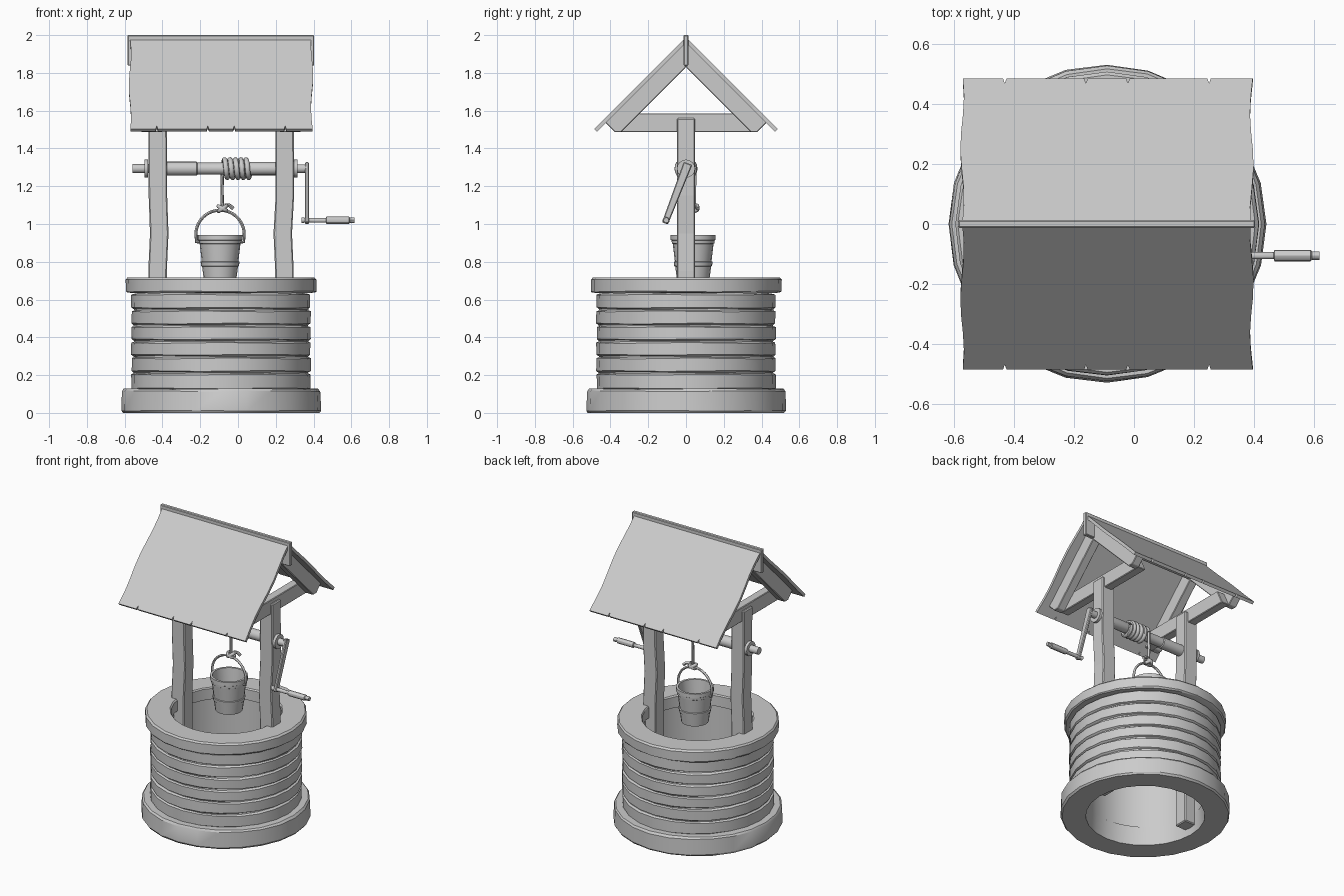
import bpy, bmesh
from math import sin, cos, pi
from mathutils import Vector, Matrix

if "Cube" in bpy.data.objects:
    bpy.data.objects.remove(bpy.data.objects["Cube"])

CX = -0.09          # centre of the stone ring, posts mirror about it
AXZ = 1.293         # axle height


def finish(name, bm, bevel=0.0, smooth=True):
    bmesh.ops.recalc_face_normals(bm, faces=bm.faces)
    me = bpy.data.meshes.new(name)
    bm.to_mesh(me)
    bm.free()
    ob = bpy.data.objects.new(name, me)
    bpy.context.collection.objects.link(ob)
    bpy.ops.object.select_all(action='DESELECT')
    ob.select_set(True)
    bpy.context.view_layer.objects.active = ob
    if bevel:
        m = ob.modifiers.new("bevel", 'BEVEL')
        m.width, m.segments = bevel, 1
    if smooth:
        bpy.ops.object.shade_smooth_by_angle(angle=pi / 6)
    return ob


def lathe(name, profile, origin, n=24, axis='Z', closed=True, wobble=0.0):
    """Revolve (radius, height) points; an open profile gets end caps."""
    bm = bmesh.new()
    rings = []
    for k, (r, h) in enumerate(profile):
        ring = []
        for i in range(n):
            a = 2 * pi * i / n
            rr = r + wobble * sin(3 * a + k)
            hh = h + (wobble * sin(4 * a + 1.7 * k) if 0.01 < h < 0.7 else 0)
            v = Vector((rr * cos(a), rr * sin(a), hh))
            if axis == 'X':
                v = Vector((v.z, v.x, v.y))
            ring.append(bm.verts.new(v + Vector(origin)))
        rings.append(ring)
    pairs = list(zip(rings, rings[1:])) + ([(rings[-1], rings[0])] if closed else [])
    for a, b in pairs:
        for i in range(n):
            j = (i + 1) % n
            bm.faces.new((a[i], a[j], b[j], b[i]))
    if not closed:
        bm.faces.new(rings[0])
        bm.faces.new(rings[-1])
    return finish(name, bm)


def prism(name, pts, offset, bevel=0.0):
    """Extrude a flat outline of 3D points by an offset vector."""
    bm = bmesh.new()
    a = [bm.verts.new(p) for p in pts]
    b = [bm.verts.new(Vector(p) + Vector(offset)) for p in pts]
    bm.faces.new(a)
    bm.faces.new(b)
    for i in range(len(a)):
        j = (i + 1) % len(a)
        bm.faces.new((a[i], a[j], b[j], b[i]))
    return finish(name, bm, bevel, smooth=False)


def tube(name, pts, r, cyclic=False):
    cu = bpy.data.curves.new(name, 'CURVE')
    cu.dimensions = '3D'
    cu.bevel_depth, cu.bevel_resolution, cu.use_fill_caps = r, 2, True
    sp = cu.splines.new('POLY')
    sp.points.add(len(pts) - 1)
    for p, c in zip(sp.points, pts):
        p.co = (*c, 1)
    sp.use_cyclic_u = cyclic
    ob = bpy.data.objects.new(name, cu)
    bpy.context.collection.objects.link(ob)
    bpy.ops.object.select_all(action='DESELECT')
    ob.select_set(True)
    bpy.context.view_layer.objects.active = ob
    bpy.ops.object.convert(target='MESH')
    bpy.ops.object.shade_smooth_by_angle(angle=pi / 4)


# Stone base, grooved wall and rim
C = (CX, 0, 0)
lathe("stone_base", [(0.372, 0), (0.52, 0), (0.529, 0.012), (0.525, 0.115),
                     (0.515, 0.127), (0.365, 0.127)], C, wobble=0.002)
wall = [(0.37, 0.645), (0.37, 0.12)]
seams = [0.12, 0.212, 0.298, 0.38, 0.463, 0.547, 0.635]
for z0, z1 in zip(seams, seams[1:]):
    wall += [(0.462, z0 + 0.003), (0.474, z0 + 0.010), (0.474, z1 - 0.010), (0.462, z1 - 0.003)]
lathe("stone_wall", wall, C, wobble=0.002)
lathe("stone_rim", [(0.345, 0.635), (0.497, 0.635), (0.505, 0.643), (0.505, 0.705),
                    (0.495, 0.716), (0.352, 0.716), (0.345, 0.708)], C, wobble=0.002)

for side, s in (("left", -1), ("right", 1)):
    # Slightly crooked post running down inside the well
    bm = bmesh.new()
    prev = None
    for z, dx in ((0.05, 0), (0.75, 0), (0.95, -s * 0.009), (1.15, 0.002), (1.56, 0)):
        x = CX + s * 0.336 + dx
        ring = [bm.verts.new((x + a * 0.049, b * 0.048, z))
                for a, b in ((-1, -1), (1, -1), (1, 1), (-1, 1))]
        if prev:
            for i in range(4):
                bm.faces.new((prev[i], prev[(i + 1) % 4], ring[(i + 1) % 4], ring[i]))
        else:
            bm.faces.new(ring)
        prev = ring
    bm.faces.new(prev)
    finish(side + "_post", bm, 0.006, smooth=False)

    # Roof truss: tie beam and two rafters
    x = CX + s * 0.31
    prism(side + "_tie_beam", [(x, -0.375, 1.487), (x, 0.375, 1.487),
                               (x, 0.33, 1.586), (x, -0.33, 1.586)], (s * 0.06, 0, 0), 0.004)
    x = CX + s * 0.365
    for end, t in (("front", -1), ("back", 1)):
        prism(f"{side}_{end}_rafter", [(x, t * y, z) for y, z in (
            (0, 1.965), (0.428, 1.537), (0.378, 1.487), (0.343, 1.487), (0, 1.83))],
            (s * 0.058, 0, 0), 0.004)

    # Washer outside each post
    lathe(side + "_washer", [(0.048, -0.009), (0.048, 0.009)],
          (CX + s * 0.396, 0, AXZ), 16, 'X', closed=False)

# Roof sheets with wavy sides and notched eaves
rows = [i / 8 for i in range(9)]
for end, t in (("front", -1), ("back", 1)):
    out = [(-0.572 + 0.006 * sin(9 * u), 0.686 * u) for u in rows]
    for nx in (-0.43, -0.16, -0.02, 0.25):
        out += [(nx - 0.006, 0.686), (nx, 0.662), (nx + 0.006, 0.686)]
    out += [(0.392 - 0.006 * sin(9 * u + 1), 0.686 * u) for u in reversed(rows)]
    k = 0.5 ** 0.5
    prism(end + "_roof_sheet", [(x, t * d * k, 1.988 - d * k) for x, d in out],
          (0, -t * 0.014, -0.014))

# Ridge board
prism("ridge_board", [(-0.585, -0.013, 1.838), (0.403, -0.013, 1.838),
                      (0.403, -0.013, 2.0), (-0.585, -0.013, 2.0)], (0, 0.026, 0), 0.004)

# Axle
lathe("axle", [(0.024, -0.558), (0.024, -0.47), (0.037, -0.465), (0.037, -0.22),
               (0.032, -0.215), (0.032, 0.06), (0.035, 0.07), (0.035, 0.29),
               (0.023, 0.295), (0.023, 0.37)], (0, 0, AXZ), 16, 'X', closed=False)

# Crank arm and handle
d = Vector((0, -0.105, 1.02 - AXZ)).normalized()
n = Vector((0, d.z, -d.y))
top, low = Vector((0.355, 0, AXZ)), Vector((0.355, -0.105, 1.02))
prism("crank_arm", [top - d * 0.03 + n * 0.024, top - d * 0.03 - n * 0.024,
                    low + d * 0.018 - n * 0.017, low + d * 0.018 + n * 0.017], (0.02, 0, 0), 0.005)
lathe("crank_handle", [(0.015, 0.335), (0.012, 0.36), (0.012, 0.465), (0.019, 0.468),
                       (0.019, 0.588), (0.014, 0.592), (0.014, 0.618)],
      (0, -0.105, 1.02), 12, 'X', closed=False)

# Rope wound on the axle, hanging line and knot
RY, N = 0.047, 100
tube("rope_coil", [(-0.078 + 0.142 * i / N, RY * cos(10 * pi * i / N),
                    AXZ + RY * sin(10 * pi * i / N)) for i in range(N + 1)], 0.014)
tube("hanging_rope", [(-0.082, RY, AXZ), (-0.085, 0.045, 1.18), (-0.082, 0.042, 1.07)], 0.009)
for i, tilt in enumerate((0.5, -0.6)):
    m = Matrix.Rotation(tilt, 3, 'Y')
    tube(f"rope_knot_{i}", [m @ Vector((0.024 * cos(a), 0.02 * sin(a), 0))
                            + Vector((-0.082, 0.042, 1.082))
                            for a in [2 * pi * j / 12 for j in range(12)]], 0.011, True)
tube("rope_tail", [(-0.07, 0.055, 1.10), (-0.045, 0.06, 1.098), (-0.025, 0.062, 1.082)], 0.010)

# Bucket with lip and hoop, plus wire bail
B = (-0.095, 0.038, 0)
lathe("bucket", [(0.0005, 0.705), (0.086, 0.705), (0.095, 0.775), (0.1, 0.777), (0.103, 0.8),
                 (0.097, 0.802), (0.108, 0.895), (0.113, 0.898), (0.114, 0.913), (0.119, 0.916),
                 (0.119, 0.942), (0.104, 0.942), (0.08, 0.722), (0.0005, 0.722)], B, 20)
arc = [(B[0] + 0.128 * cos(a), 0.038, 0.945 + 0.128 * sin(a))
       for a in [pi * j / 20 for j in range(21)]]
tube("bucket_bail", [(B[0] + 0.112, 0.038, 0.905), (B[0] + 0.126, 0.038, 0.905)] + arc
     + [(B[0] - 0.126, 0.038, 0.905), (B[0] - 0.112, 0.038, 0.905)], 0.008)
